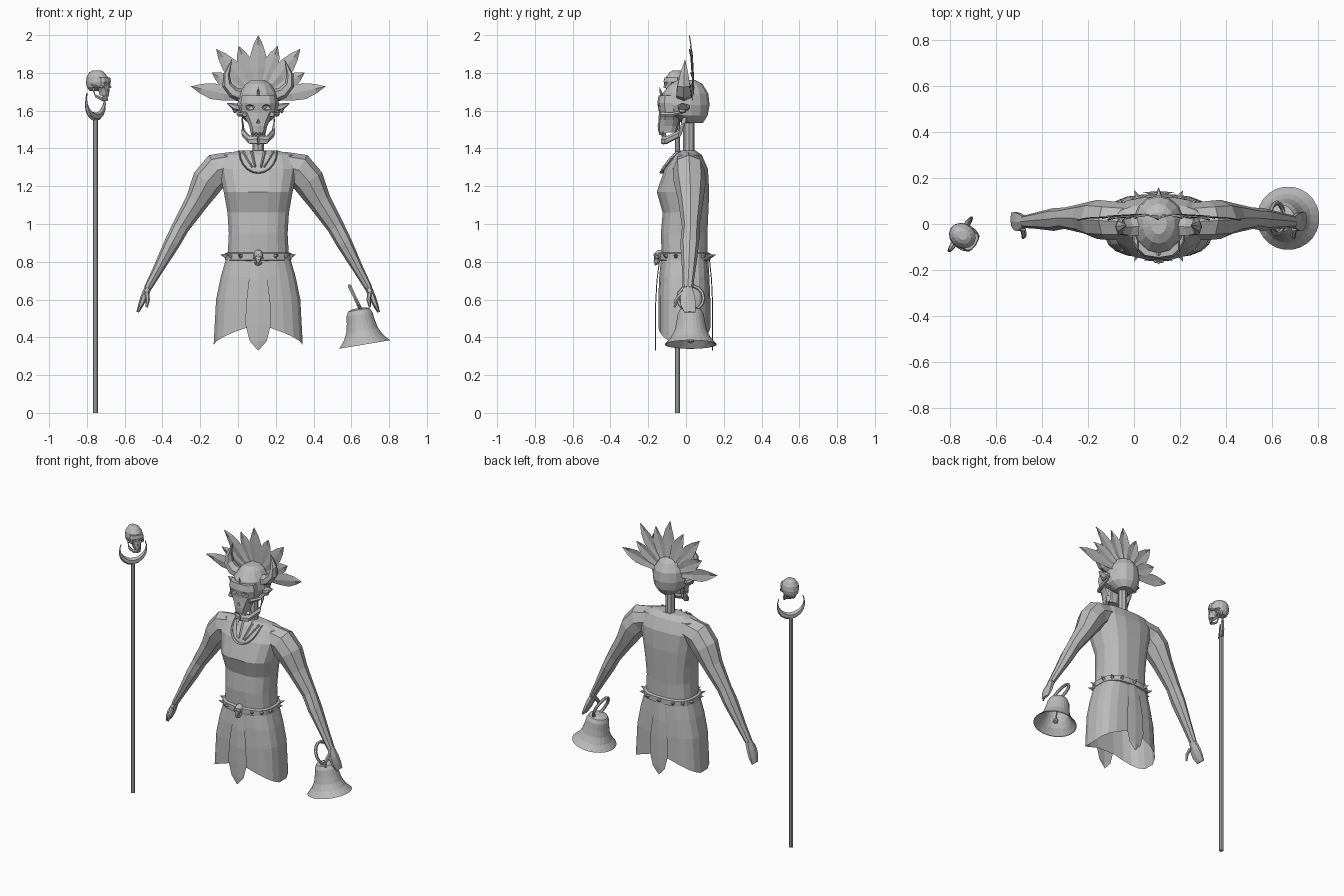
import bpy, bmesh
from math import sin, cos, pi, radians, copysign
from mathutils import Vector, Matrix

if "Cube" in bpy.data.objects:
    bpy.data.objects.remove(bpy.data.objects["Cube"], do_unlink=True)

grey = bpy.data.materials.new("plain grey")
grey.use_nodes = True
grey.diffuse_color = (0.5, 0.5, 0.5, 1)
grey.node_tree.nodes["Principled BSDF"].inputs["Base Color"].default_value = (0.5, 0.5, 0.5, 1)

MID = 0.107                                    # centre line of the figure
BODY = Matrix.Translation((MID, 0, 0))
FLIP = Matrix.Scale(-1, 4, (1, 0, 0))


def make(name, bm, m=BODY):
    """Turn a bmesh into a flat shaded object."""
    bmesh.ops.transform(bm, matrix=m, verts=bm.verts)
    bmesh.ops.recalc_face_normals(bm, faces=bm.faces)
    me = bpy.data.meshes.new(name)
    bm.to_mesh(me)
    bm.free()
    me.materials.append(grey)
    ob = bpy.data.objects.new(name, me)
    bpy.context.collection.objects.link(ob)
    return ob


def loft(name, rings, m=BODY, closed=False, caps=True):
    """Skin a list of equal rings of points."""
    bm = bmesh.new()
    vs = [[bm.verts.new(p) for p in r] for r in rings]
    n = len(vs[0])
    for a, b in zip(vs, vs[1:] + (vs[:1] if closed else [])):
        for i in range(n):
            j = (i + 1) % n
            bm.faces.new((a[i], a[j], b[j], b[i]))
    if caps and not closed:
        bm.faces.new(vs[0])
        bm.faces.new(vs[-1])
    return make(name, bm, m)


def oval(z, hw, yf, yb, n=12, power=0.8):
    """Rounded box ring: half width, front y and back y."""
    pts = []
    for i in range(n):
        c, s = cos(2 * pi * (i + .5) / n), sin(2 * pi * (i + .5) / n)
        c, s = [copysign(abs(k) ** power, k) for k in (c, s)]
        pts.append(Vector((hw * c, (yf + yb) / 2 + (yb - yf) / 2 * s, z)))
    return pts


def tube(name, path, m=BODY, side=(0, 1, 0), n=6, closed=False):
    """Tapered tube; path items are x, y, z, in-plane radius, side radius."""
    pts, rings = [Vector(p[:3]) for p in path], []
    v, k = Vector(side), len(path)
    for i, p in enumerate(path):
        a = pts[i - 1] if i or closed else pts[0]
        b = pts[(i + 1) % k] if i < k - 1 or closed else pts[i]
        u = (b - a).cross(v).normalized()
        rings.append([pts[i] + u * p[3] * cos(2 * pi * j / n) + v * p[4] * sin(2 * pi * j / n)
                      for j in range(n)])
    return loft(name, rings, m, closed)


def sheet(name, levels, m=BODY, fold=0.006):
    """Thin folded leaf; levels are z, half width, y."""
    bm = bmesh.new()
    rows = [[bm.verts.new((x * w, y - (fold if x == 0 else 0), z)) for x in (-1, 0, 1)]
            for z, w, y in levels]
    for a, b in zip(rows, rows[1:]):
        for i in (0, 1):
            bm.faces.new((a[i], a[i + 1], b[i + 1], b[i]))
    return make(name, bm, m)


def ball(name, loc, scale, m=BODY, sub=1):
    bm = bmesh.new()
    bmesh.ops.create_icosphere(bm, subdivisions=sub, radius=1)
    return make(name, bm, m @ Matrix.LocRotScale(Vector(loc), None, Vector(scale)))


def cone(name, loc, direction, r, length, m=BODY, n=6, tip=0):
    bm = bmesh.new()
    bmesh.ops.create_cone(bm, cap_ends=True, segments=n, radius1=r, radius2=tip, depth=length)
    rot = Vector((0, 0, 1)).rotation_difference(Vector(direction))
    return make(name, bm, m @ Matrix.LocRotScale(Vector(loc), rot, None)
                @ Matrix.Translation((0, 0, length / 2)))


def carve(ob, cutter):
    """Cut one shape out of another and drop the cutter."""
    mod = ob.modifiers.new("cut", "BOOLEAN")
    mod.object, mod.operation, mod.solver = cutter, "DIFFERENCE", "EXACT"
    bpy.context.view_layer.objects.active = ob
    bpy.ops.object.modifier_apply(modifier=mod.name)
    bpy.data.objects.remove(cutter, do_unlink=True)


def skull(name, m):
    """Skull facing -y with its cranium around the origin."""
    loft(name + "_cranium", [oval(*r, n=14, power=1) for r in (
        (.112, .035, -.045, .05), (.09, .07, -.085, .088), (.04, .105, -.125, .118),
        (-.02, .113, -.132, .125), (-.075, .1, -.1, .115), (-.115, .055, -.02, .09))], m)
    face = loft(name + "_face", [oval(*r, n=10) for r in (
        (.03, .09, -.145, -.03), (-.01, .097, -.152, -.03), (-.06, .09, -.143, -.03),
        (-.1, .065, -.146, -.03), (-.13, .05, -.15, -.04), (-.165, .042, -.146, -.05))], m)
    for s in (1, -1):
        carve(face, ball("socket_cutter", (s * .045, -.152, -.034), (.03, .03, .021), m))
        tube(name + "_cheekbone", [(s * .07, -.13, -.07, .016, .014), (s * .1, -.07, -.07, .014, .012),
                                   (s * .104, .0, -.05, .012, .01)], m, (0, 0, 1))
        tube(name + "_jaw_side", [(s * .085, -.01, -.1, .012, .022), (s * .078, -.03, -.17, .014, .024),
                                  (s * .045, -.1, -.205, .014, .024), (0, -.12, -.205, .015, .026)],
             m, (0, .3, .95))
    carve(face, cone("nose_cutter", (0, -.13, -.115), (0, 0, 1), .026, .05, m, 4))
    for i in range(-2, 3):
        for z, d in ((-.16, -1), (-.188, 1)):
            y = -.136 + .006 * abs(i) + (.012 if d > 0 else 0)
            cone(name + "_tooth", (i * .016, y, z), (0, 0, d), .009, .02, m, 4, .006)


# Head with horns, ears and forehead spike
HEAD = Matrix.Translation((MID, 0, 1.65))
skull("head", HEAD)
for side, m in (("left", HEAD), ("right", HEAD @ FLIP)):
    tube(side + "_horn", [(.085, -.01, .03, .035, .045), (.13, -.012, .045, .032, .045),
                          (.165, -.012, .085, .026, .038), (.168, -.01, .14, .018, .026),
                          (.14, -.005, .22, .001, .001)], m)
    tube(side + "_ear", [(.095, -.01, -.035, .022, .03), (.125, -.012, -.03, .02, .034),
                         (.165, -.02, -.01, .002, .004)], m)
    ball(side + "_ear_ring", (.125, -.02, -.05), (.012, .02, .014), m)
cone("forehead_spike", (0, -.125, .02), (0, -.3, 1), .012, .06, HEAD, 4)
tube("neck", [(0, .015, z, .03, .03) for z in (1.34, 1.44, 1.56)], n=8)

# Feather crown
for i in range(-4, 5):
    size = (.35, .31, .355, .29, .365)[abs(i)]
    m = (Matrix.Translation((MID, .045 + .004 * (i % 2), 1.65))
         @ Matrix.Rotation(radians(i * 19.4), 4, "Y") @ Matrix.Rotation(radians(3), 4, "X"))
    sheet("feather", [(.06, .012, 0), (size * .5, .036, 0), (size * .68, .043, 0),
                      (size * .85, .026, 0), (size, .001, -.006)], m)

# Torso
loft("torso", [oval(*r, n=16, power=.75) for r in (
    (1.39, .1, -.03, .05), (1.365, .19, -.065, .085), (1.29, .21, -.115, .118),
    (1.17, .185, -.157, .125), (1.06, .165, -.125, .12), (.95, .158, -.135, .115),
    (.82, .165, -.13, .115))])
tube("neckline", [(.1 * cos(a), -.035 - .095 * sin(a) ** .7, 1.385 - .115 * sin(a), .004, .012)
                  for a in [pi * i / 10 for i in range(10)] + [pi - .001]], n=4)
for s in (1, -1):
    for x, top in ((.025, .035), (.05, .08)):
        tube("collar_bone", [(s * x * .6, -.118, 1.3, .005, .008), (s * top, -.045, 1.385, .008, .01)], n=4)

# Arms and hands
for side, m in (("left", BODY), ("right", BODY @ FLIP)):
    tube(side + "_arm", [(.12, .01, 1.31, .075, .08), (.215, .015, 1.285, .092, .085),
                         (.268, .02, 1.225, .085, .085), (.325, .025, 1.12, .062, .066),
                         (.41, .025, .985, .046, .046), (.455, .02, .9, .042, .05),
                         (.53, .015, .76, .028, .036), (.585, .01, .66, .02, .027)], m, n=8)
    tube(side + "_hand", [(.582, .01, .665, .019, .026), (.606, .008, .61, .018, .045),
                          (.622, .012, .57, .014, .046), (.638, .02, .533, .007, .034)], m)
    tube(side + "_thumb", [(.59, -.018, .635, .014, .014), (.585, -.05, .6, .012, .012),
                           (.59, -.06, .56, .006, .006)], m, (.8, .6, 0))

# Skirt with scalloped hem, open below
rings = [oval(*r, n=20, power=.7) for r in (
    (.83, .168, -.132, .118), (.72, .2, -.143, .125), (.6, .225, -.148, .13), (.4, .238, -.148, .13))]
for p in rings[-1]:
    p.z = .355 + .115 * max(0, 1 - abs(p.x) / .238) ** .6
loft("skirt", rings, caps=False)
for name, a, b in (("front_flap", -.136, -.158), ("back_flap", .121, .138)):
    sheet(name, [(.82, .03, a), (.7, .05, (a + b) / 2 + (b - a) * .2), (.58, .064, b), (.47, .068, b),
                 (.38, .045, b), (.33, .001, b)], fold=copysign(.005, b) * -1)

# Spiked belt and skull buckle
loft("belt", [oval(z, .165 + d, -.135 - d, .118 + d, 20, .75) for z, d in
              ((.805, 0), (.81, .012), (.845, .012), (.85, 0))])
for i in range(14):
    a = 2 * pi * (i + .5) / 14
    c, s = [copysign(abs(k) ** .75, k) for k in (cos(a), sin(a))]
    cone("belt_spike", (.172 * c, -.008 + .136 * s, .83), (cos(a), sin(a), .25), .013, .034, n=5)
skull("buckle", Matrix.Translation((MID, -.135, .836)) @ Matrix.Scale(.24, 4))

# Staff with crescent fork and floating skull
STAFF = Matrix.Translation((-.755, -.045, 0)) @ Matrix.Rotation(radians(56), 4, "Z")
tube("staff_pole", [(0, 0, z, .014, .014) for z in (0, 1.57)], STAFF, n=8)
arc = [radians(-205 + 230 * i / 12) for i in range(13)]
tube("staff_crescent", [(.088 * cos(a), 0, 1.655 + .088 * sin(a), .003 + .02 * max(0, -sin(a)),
                         .004 + .014 * max(0, -sin(a))) for a in arc], STAFF)
skull("staff_skull", STAFF @ Matrix.Translation((0, -.01, 1.76)) @ Matrix.Scale(.48, 4))

# Hand bell
BELL = Matrix.Translation((.67, .025, .362)) @ Matrix.Rotation(radians(-9.5), 4, "Y")
loft("bell", [oval(z, r, -r, r, 24, 1) for r, z in (
    (.03, .195), (.058, .186), (.07, .162), (.076, .12), (.086, .075), (.106, .036), (.138, 0),
    (.13, .002), (.098, .036), (.076, .075), (.066, .12), (.055, .165))], BELL)
tube("bell_handle", [(-.008 - .02 * sin(a), .068 * cos(a), .25 + .07 * sin(a), .01, .01)
                     for a in [2 * pi * i / 14 for i in range(14)]], BELL, (1, 0, 0), closed=True)
tube("clapper_rod", [(0, 0, .03, .005, .005), (0, 0, .17, .005, .005)], BELL)
ball("clapper", (0, 0, .025), (.02, .02, .02), BELL)
